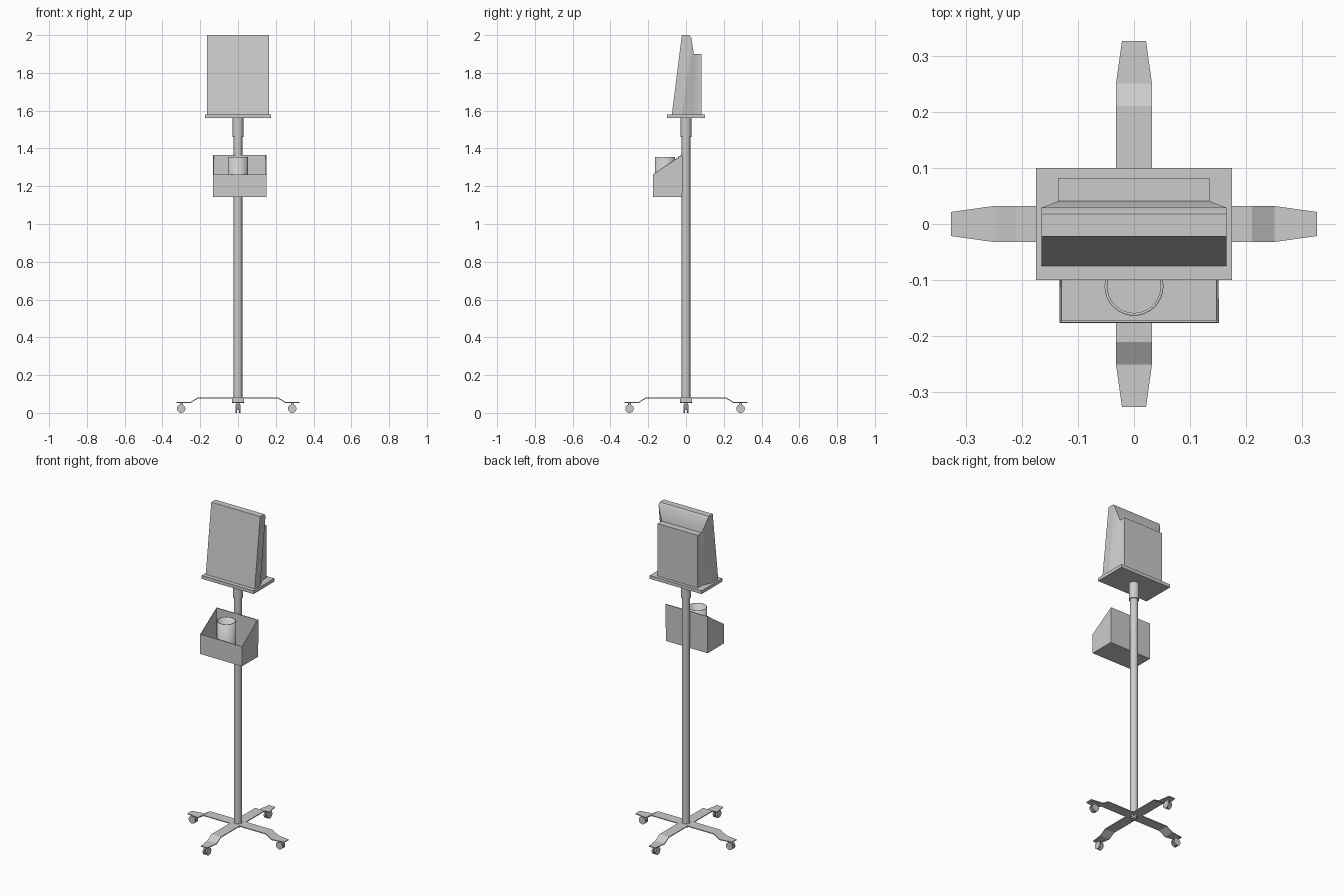
import bpy, bmesh, math
from mathutils import Matrix, Vector

if "Cube" in bpy.data.objects:
    bpy.data.objects.remove(bpy.data.objects["Cube"])


def mesh_object(name, verts, faces, thickness=0, offset=-1):
    me = bpy.data.meshes.new(name)
    bm = bmesh.new()
    vs = [bm.verts.new(v) for v in verts]
    for f in faces:
        bm.faces.new([vs[i] for i in f])
    bmesh.ops.remove_doubles(bm, verts=bm.verts, dist=1e-5)
    bmesh.ops.recalc_face_normals(bm, faces=bm.faces)
    bm.to_mesh(me)
    bm.free()
    ob = bpy.data.objects.new(name, me)
    bpy.context.collection.objects.link(ob)
    if thickness:
        m = ob.modifiers.new("thickness", 'SOLIDIFY')
        m.thickness = thickness
        m.offset = offset
        m.use_even_offset = True
    return ob


def smooth(ob, angle=35):
    bpy.ops.object.select_all(action='DESELECT')
    ob.select_set(True)
    bpy.context.view_layer.objects.active = ob
    bpy.ops.object.shade_smooth_by_angle(angle=math.radians(angle))


def cylinder(name, r, z0, z1, x=0, y=0, sides=32):
    bpy.ops.mesh.primitive_cylinder_add(vertices=sides, radius=r, depth=z1 - z0,
                                        location=(x, y, (z0 + z1) / 2))
    ob = bpy.context.object
    ob.name = name
    smooth(ob)
    return ob


def box(name, x0, x1, y0, y1, z0, z1):
    bpy.ops.mesh.primitive_cube_add(size=1, location=((x0 + x1) / 2, (y0 + y1) / 2, (z0 + z1) / 2))
    ob = bpy.context.object
    ob.name = name
    ob.scale = (x1 - x0, y1 - y0, z1 - z0)
    return ob


# Four-armed base: bent, tapered sheet arms around a square centre
sections = [(.032, .08, .032), (.21, .08, .032), (.25, .056, .032), (.326, .056, .0215)]
verts, faces = [], []
for k in range(4):
    rot = Matrix.Rotation(k * math.pi / 2, 3, 'Z')
    b = len(verts)
    for r, z, w in sections:
        verts += [rot @ Vector((r, s * w, z)) for s in (-1, 1)]
    faces += [(b + i, b + i + 2, b + i + 3, b + i + 1) for i in (0, 2, 4)]
faces.append((0, 8, 16, 24))
base = mesh_object("base_arms", verts, faces, .005, 0)

# Twin-wheel casters under the arm ends
for k in range(4):
    a = k * math.pi / 2
    cx, cy = .294 * math.cos(a) - .007, .294 * math.sin(a) - .005
    if k % 2:
        cx = 0
    else:
        cy = 0
    for s in (-1, 1):
        bpy.ops.mesh.primitive_cylinder_add(
            vertices=24, radius=.0225, depth=.009,
            location=(cx - s * .009 * math.sin(a), cy + s * .009 * math.cos(a), .0225),
            rotation=(math.pi / 2, 0, a))
        bpy.context.object.name = "caster_wheel"
        smooth(bpy.context.object)
    cylinder("caster_stem", .007, .015, .056, cx, cy, 16)

# Pole with hub nut and top collar
cylinder("pole", .0225, .07, 1.48)
cylinder("hub_nut", .018, .06, .08)
cylinder("collar", .029, 1.46, 1.56)

# Support plate
box("support_plate", -.175, .175, -.1, .1, 1.56, 1.58)

# Display head: leaning slab lofted into a rear housing
rings = [(.165, -.075, -.022, 2.0), (.165, -.022, .018, 2.0), (.165, -.021, .029, 1.985),
         (.135, .041, .041, 1.9), (.135, .081, .081, 1.9)]
verts, faces = [], []
for w, y0, y1, zt in rings:
    verts += [(-w, y0, 1.58), (w, y0, 1.58), (w, y1, zt), (-w, y1, zt)]
for i in range(len(rings) - 1):
    b = i * 4
    faces += [(b + j, b + (j + 1) % 4, b + 4 + (j + 1) % 4, b + 4 + j) for j in range(4)]
faces += [(0, 1, 2, 3), (16, 17, 18, 19)]
smooth(mesh_object("display_head", verts, faces), 50)

# Open tray with sloping sides
x0, x1, yf, yb, zb = -.128, .1465, -.172, -.024, 1.146
tray = mesh_object("tray", [
    (x0, yf, zb), (x1, yf, zb), (x1, yb, zb), (x0, yb, zb),
    (x0, yf, 1.262), (x1, yf, 1.262), (x1, yb, 1.366), (x0, yb, 1.366)],
    [(0, 1, 2, 3), (0, 1, 5, 4), (1, 2, 6, 5), (2, 3, 7, 6), (3, 0, 4, 7)], .004)

# Open cup standing in the tray
n = 32
ring = [(.0525 * math.cos(t * math.tau / n), -.111 + .0525 * math.sin(t * math.tau / n)) for t in range(n)]
cup = mesh_object("cup", [(x, y, 1.15) for x, y in ring] + [(x, y, 1.355) for x, y in ring],
                  [(i, (i + 1) % n, n + (i + 1) % n, n + i) for i in range(n)] + [tuple(range(n))], .005)
smooth(cup)
